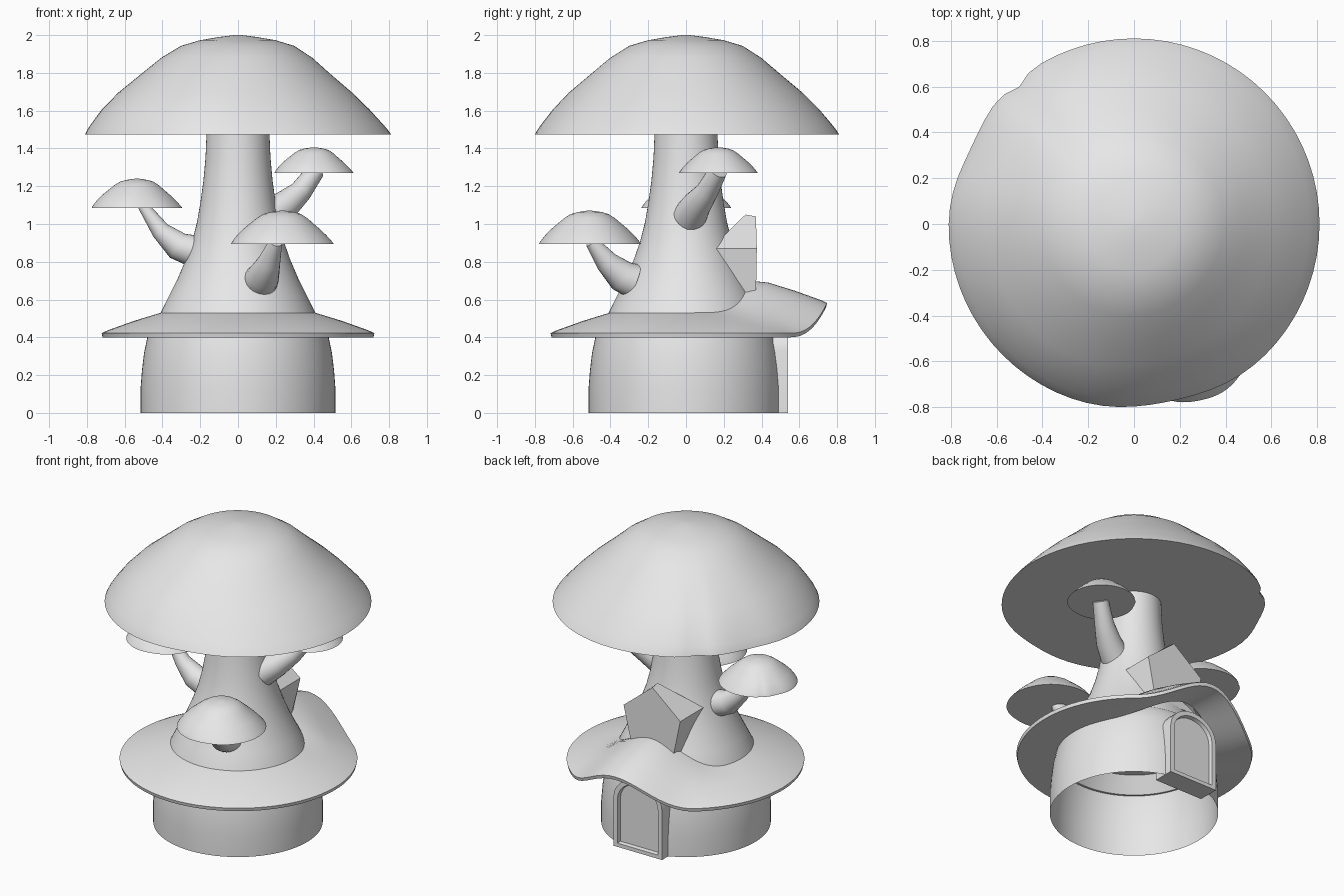
import bpy, bmesh, math
from mathutils import Vector

if "Cube" in bpy.data.objects:
    bpy.data.objects.remove(bpy.data.objects["Cube"])

grey = bpy.data.materials.new("plain grey")
grey.diffuse_color = (0.8, 0.8, 0.8, 1)
grey.use_nodes = True
grey.node_tree.nodes["Principled BSDF"].inputs["Base Color"].default_value = grey.diffuse_color


def finish(name, bm, smooth=True, angle=38):
    """Turn a bmesh into an object, smooth except across sharp edges."""
    bmesh.ops.recalc_face_normals(bm, faces=bm.faces)
    for f in bm.faces:
        f.smooth = smooth
    for e in bm.edges:
        if len(e.link_faces) == 2 and e.calc_face_angle(0) > math.radians(angle):
            e.smooth = False
    me = bpy.data.meshes.new(name)
    bm.to_mesh(me)
    bm.free()
    me.materials.append(grey)
    ob = bpy.data.objects.new(name, me)
    bpy.context.collection.objects.link(ob)
    return ob


def bridge(bm, a, b):
    n = len(a)
    for i in range(n):
        j = (i + 1) % n
        bm.faces.new((a[i], a[j], b[j], b[i]))


def lathe(profile, seg=72, centre=(0, 0, 0), scale=1, warp=None, closed=False,
          cap_start=False, cap_end=False):
    """Spin (radius, height) points about the z axis."""
    bm = bmesh.new()
    rings = []
    for r, z in profile:
        ring = []
        for i in range(seg):
            t = 2 * math.pi * i / seg
            p = Vector((r * math.cos(t), r * math.sin(t), z))
            if warp:
                p = warp(p, t)
            ring.append(bm.verts.new(p * scale + Vector(centre)))
        rings.append(ring)
    for a, b in zip(rings, rings[1:]):
        bridge(bm, a, b)
    if closed:
        bridge(bm, rings[-1], rings[0])
    if cap_start:
        bm.faces.new(rings[0])
    if cap_end:
        bm.faces.new(rings[-1])
    return bm


def tube(points, radii, seg=24):
    """Tapered round stem along a short path."""
    bm = bmesh.new()
    pts = [Vector(p) for p in points]
    rings = []
    for k, (p, r) in enumerate(zip(pts, radii)):
        d = (pts[min(k + 1, len(pts) - 1)] - pts[max(k - 1, 0)]).normalized()
        u = d.cross(Vector((0.3, 0.2, -1))).normalized()
        v = d.cross(u)
        rings.append([bm.verts.new(p + r * (math.cos(t) * u + math.sin(t) * v))
                      for t in (2 * math.pi * i / seg for i in range(seg))])
    for a, b in zip(rings, rings[1:]):
        bridge(bm, a, b)
    bm.faces.new(rings[0])
    bm.faces.new(rings[-1])
    return bm


# House wall: open underneath, domed ceiling
finish("house_wall", lathe([(0.515, 0), (0.515, 0.14), (0.508, 0.23), (0.497, 0.32),
                            (0.48, 0.40), (0.46, 0.47), (0.42, 0.52)], cap_end=True))


# Lower brim, swept up at the back above the door
def lift(p, t):
    side = math.cos(math.pi / 2 * min(1, abs(p.x) / 0.46)) ** 2
    k = max(0, min(1, (p.y - 0.08) / 0.25))
    amount = side * k * k * (3 - 2 * k)
    p.z += 0.16 * amount
    p.y += 0.02 * amount + 0.005
    return p


finish("lower_brim", lathe([(0.28, 0.56), (0.41, 0.53), (0.55, 0.487), (0.69, 0.437),
                            (0.722, 0.422), (0.717, 0.40), (0.60, 0.40), (0.47, 0.40),
                            (0.40, 0.50), (0.28, 0.53)], seg=96, warp=lift, closed=True))

# Trunk
finish("trunk", lathe([(0.42, 0.50), (0.41, 0.53), (0.365, 0.62), (0.32, 0.71), (0.277, 0.81),
                       (0.242, 0.91), (0.217, 1.01), (0.198, 1.12), (0.183, 1.23),
                       (0.172, 1.35), (0.166, 1.49)], cap_start=True, cap_end=True))

# Mushroom caps: one domed profile with a flat underside, used at four sizes
CAP = [(0.81, 0), (0.797, 0.022), (0.772, 0.055), (0.71, 0.13), (0.62, 0.22), (0.5, 0.32),
       (0.4, 0.405), (0.3, 0.468), (0.2, 0.498), (0.1, 0.515), (0.02, 0.525)]


def wobble(p, t):
    """Flattened left-back side, a small notch and soft dents."""
    d = math.degrees(t)
    rim = min(1, p.xy.length / 0.7) ** 4
    s = 1 - rim * (0.03 * math.exp(-((d - 155) / 14) ** 2)
                   + 0.035 * math.exp(-((d - 130) / 4) ** 2)
                   + 0.025 * math.exp(-((d - 282) / 18) ** 2))
    mid = math.sin(math.pi * min(1, p.z / 0.525))
    s *= 1 - 0.035 * mid * math.cos(t) + 0.012 * mid * math.sin(3 * t + 1)
    return Vector((p.x * s, p.y * s, p.z))


def cap(name, centre, radius):
    finish(name, lathe(CAP, centre=centre, scale=radius / 0.81, warp=wobble,
                       cap_start=True, cap_end=True), angle=50)


cap("main_cap", (0, 0, 1.475), 0.81)
cap("left_cap", (-0.535, 0, 1.085), 0.24)
cap("front_cap", (0.235, -0.51, 0.895), 0.272)
cap("right_cap", (0.402, 0.17, 1.27), 0.21)

# Bent side stems
finish("left_stem", tube([(-0.245, 0, 0.86), (-0.32, 0, 0.885), (-0.41, 0, 0.965), (-0.505, 0, 1.10)],
                         [0.083, 0.075, 0.05, 0.028]))
finish("front_stem", tube([(0.12, -0.28, 0.70), (0.135, -0.34, 0.725), (0.165, -0.42, 0.80),
                           (0.20, -0.50, 0.905)], [0.092, 0.085, 0.06, 0.035]))
finish("right_stem", tube([(0.17, 0.02, 1.04), (0.25, 0.055, 1.10), (0.33, 0.11, 1.17),
                           (0.41, 0.17, 1.28)], [0.09, 0.078, 0.06, 0.048]))


# Dormer on the back of the trunk: gabled front, cut away towards the trunk
def outline(apex_z, apex_y, eave_y, foot_y, foot_x):
    return [(0, apex_y, apex_z), (0.21, eave_y, 0.87), (foot_x, foot_y, 0.60),
            (-foot_x, foot_y, 0.60), (-0.21, eave_y, 0.87)]


bm = bmesh.new()
front = [bm.verts.new(p) for p in outline(1.04, 0.37, 0.375, 0.37, 0.15)]
back = [bm.verts.new(p) for p in outline(1.05, 0.315, 0.13, 0.32, 0.17)]
bridge(bm, front, back)
bm.faces.new(front)
bm.faces.new(back)
for v in bm.verts:
    v.co.x -= 0.01
finish("dormer", bm, smooth=False)


# Arched door at the back: stepped frame around a recessed panel
def arch(half, bottom, top, n=12):
    spring = top - half * 0.85
    pts = [(half, bottom)]
    pts += [(half * math.cos(math.pi * i / n), spring + half * 0.85 * math.sin(math.pi * i / n))
            for i in range(n + 1)]
    return pts + [(-half, bottom)]


bm = bmesh.new()
steps = [(0.18, 0.0, 0.48, 0.40), (0.18, 0.0, 0.48, 0.54), (0.15, 0.025, 0.45, 0.54),
         (0.145, 0.03, 0.445, 0.515)]
loops = [[bm.verts.new((x - 0.02, y, z)) for x, z in arch(h, b, t)] for h, b, t, y in steps]
for a, b in zip(loops, loops[1:]):
    bridge(bm, a, b)
bm.faces.new(loops[-1])
finish("door", bm)
